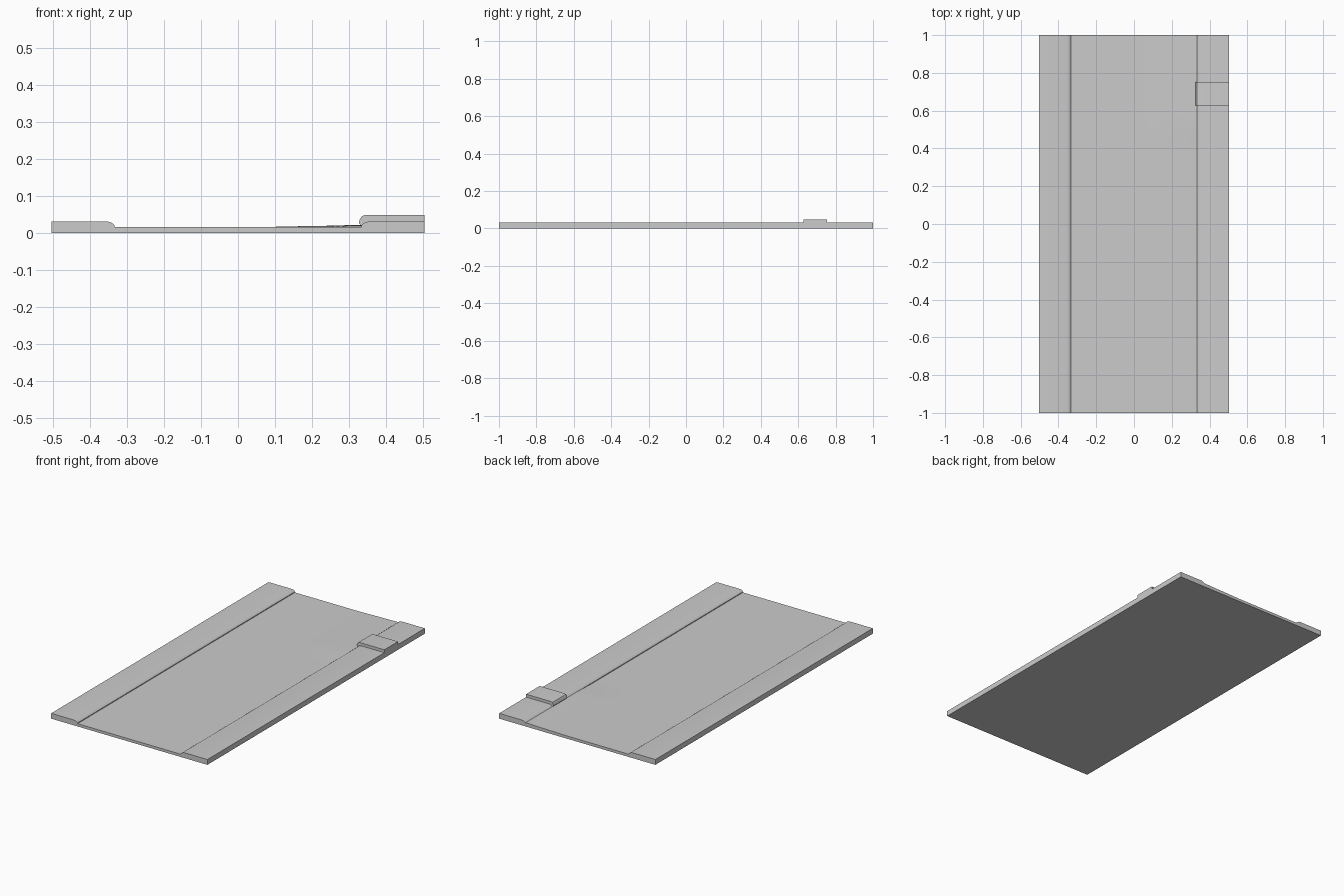
import bpy, bmesh, math

if "Cube" in bpy.data.objects:
    bpy.data.objects.remove(bpy.data.objects["Cube"])


def finish(bm, name):
    bmesh.ops.recalc_face_normals(bm, faces=bm.faces)
    me = bpy.data.meshes.new(name)
    bm.to_mesh(me)
    bm.free()
    ob = bpy.data.objects.new(name, me)
    bpy.context.collection.objects.link(ob)
    bpy.ops.object.select_all(action='DESELECT')
    bpy.context.view_layer.objects.active = ob
    ob.select_set(True)
    bpy.ops.object.shade_smooth_by_angle(angle=math.radians(35))
    return ob


def loft(name, sections):
    """Join closed cross-sections (same point count) and cap both ends."""
    bm = bmesh.new()
    rings = [[bm.verts.new(p) for p in s] for s in sections]
    n = len(rings[0])
    for a, b in zip(rings, rings[1:]):
        for i in range(n):
            j = (i + 1) % n
            bm.faces.new((a[i], a[j], b[j], b[i]))
    bm.faces.new(rings[0])
    bm.faces.new(rings[-1])
    return finish(bm, name)


def prism(name, profile, y0, y1):
    return loft(name, [[(x, y, z) for x, z in profile] for y in (y0, y1)])


def smooth(t):
    t = max(0.0, min(1.0, t))
    return t * t * (3 - 2 * t)


def road_height(x, y):
    # gentle silt rise against the right-hand kerb near the back
    along = smooth((y - 0.36) / 0.2)
    across = 0.6 * smooth((x - 0.05) / 0.2) + 0.4 * smooth((x - 0.24) / 0.08)
    return 0.016 + 0.0055 * along * across


# sunken road bed
W, K = 0.503, 0.333
xs = [-K + 2 * K * i / 24 for i in range(25)]
ys = [-1, 0, 0.3] + [0.36 + 0.64 * i / 16 for i in range(17)]
loft("road_bed", [[(-K, y, 0)] + [(x, y, road_height(x, y)) for x in xs]
                  + [(K, y, 0)] for y in ys])

# raised kerbs with rounded inner edge, one each side
kerb = [(W, 0), (W, 0.031), (0.353, 0.031), (0.344, 0.029),
        (0.338, 0.025), (K, 0.0205), (K, 0)]
for side, name in ((1, "kerb_right"), (-1, "kerb_left")):
    prism(name, [(side * x, z) for x, z in kerb], -1, 1)

# raised slab lapping over the right kerb
slab = [(W, 0.029), (W, 0.048), (0.342, 0.048), (0.334, 0.045),
        (0.328, 0.036), (0.326, 0.026), (0.332, 0.020), (0.345, 0.022)]
prism("overlapping_slab", slab, 0.628, 0.753)
